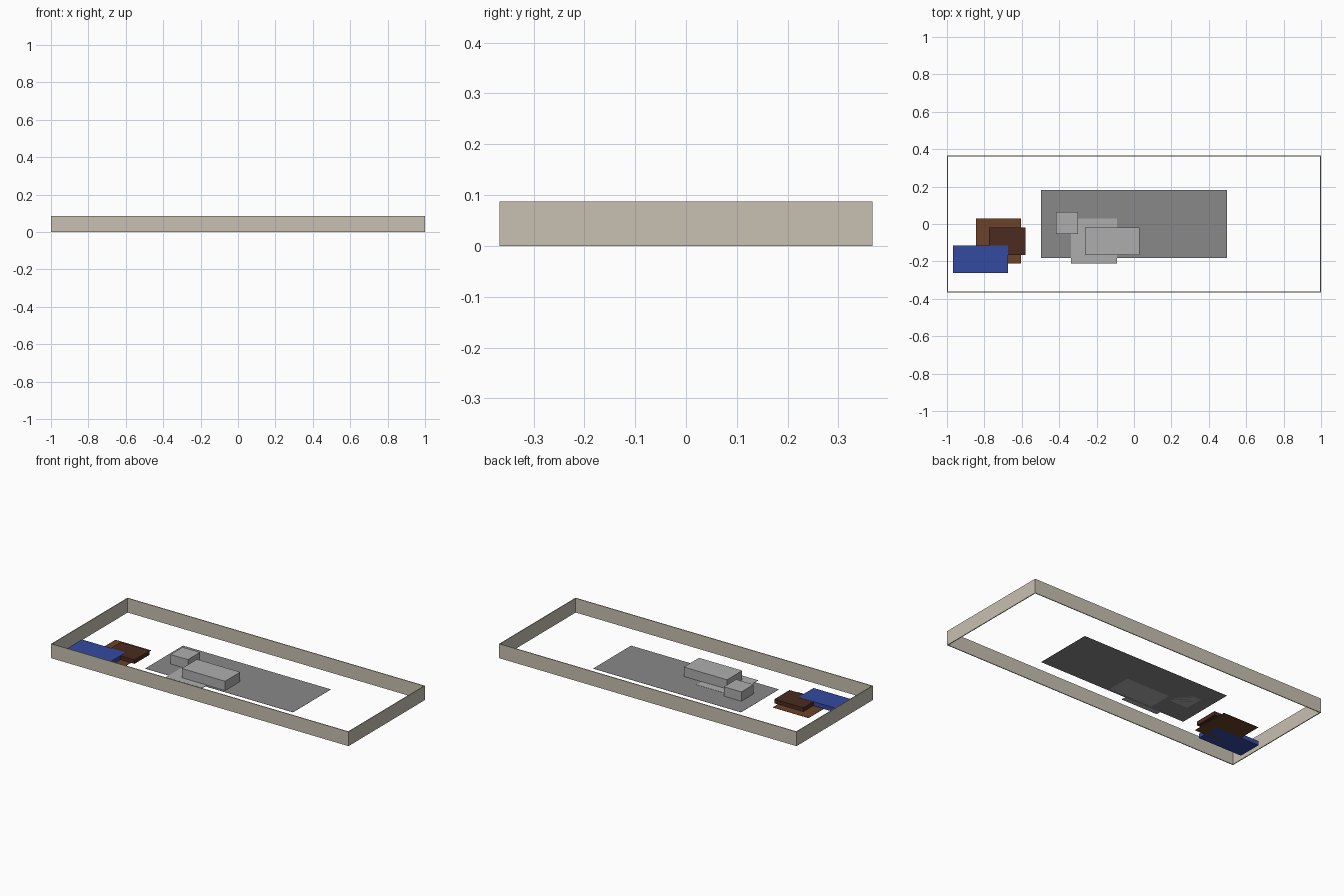
import bpy

if "Cube" in bpy.data.objects:
    bpy.data.objects.remove(bpy.data.objects["Cube"])


def material(name, rgb):
    m = bpy.data.materials.new(name)
    m.diffuse_color = (*rgb, 1)
    m.use_nodes = True
    m.node_tree.nodes["Principled BSDF"].inputs["Base Color"].default_value = m.diffuse_color
    return m


def box(name, x, y, z, mat=None):
    """Box from (min, max) ranges on each axis."""
    bpy.ops.mesh.primitive_cube_add(size=1)
    o = bpy.context.object
    o.name = name
    o.location = [(a + b) / 2 for a, b in (x, y, z)]
    o.scale = [b - a for a, b in (x, y, z)]
    bpy.ops.object.transform_apply(location=True, rotation=False, scale=True)
    if mat:
        o.data.materials.append(mat)
    return o


beige = material("beige", (0.58, 0.53, 0.44))
brown = material("brown", (0.15, 0.055, 0.021))
dark_brown = material("dark_brown", (0.07, 0.024, 0.014))
blue = material("blue", (0.034, 0.068, 0.35))
mid_grey = material("mid_grey", (0.25, 0.25, 0.25))
light_grey = material("light_grey", (0.42, 0.42, 0.42))

# Enclosing frame: long walls run full length, end walls fit between them
W, D, H, T = 1.0, 0.367, 0.087, 0.005
for side, s in (("front", -1), ("back", 1)):
    box(side + "_wall", (-W, W), sorted((s * D, s * (D - T))), (0, H), beige)
for side, s in (("left", -1), ("right", 1)):
    box(side + "_wall", sorted((s * W, s * (W - T))), (T - D, D - T), (0, H), beige)

# Thin floor panel with the grey blocks
box("floor_panel", (-0.497, 0.497), (-0.182, 0.182), (0, 0.001), mid_grey)
box("grey_sheet", (-0.337, -0.092), (-0.212, 0.03), (0.0005, 0.002), light_grey)
box("long_block", (-0.262, 0.029), (-0.166, -0.02), (0, 0.058), light_grey)
box("small_block", (-0.417, -0.3), (-0.053, 0.064), (0, 0.058), light_grey)

# Coloured pieces at the left end
box("brown_sheet", (-0.845, -0.604), (-0.212, 0.03), (0, 0.0015), brown)
box("dark_brown_slab", (-0.775, -0.58), (-0.166, -0.02), (0.0005, 0.025), dark_brown)
box("blue_slab", (-0.968, -0.674), (-0.262, -0.116), (0, 0.026), blue)
